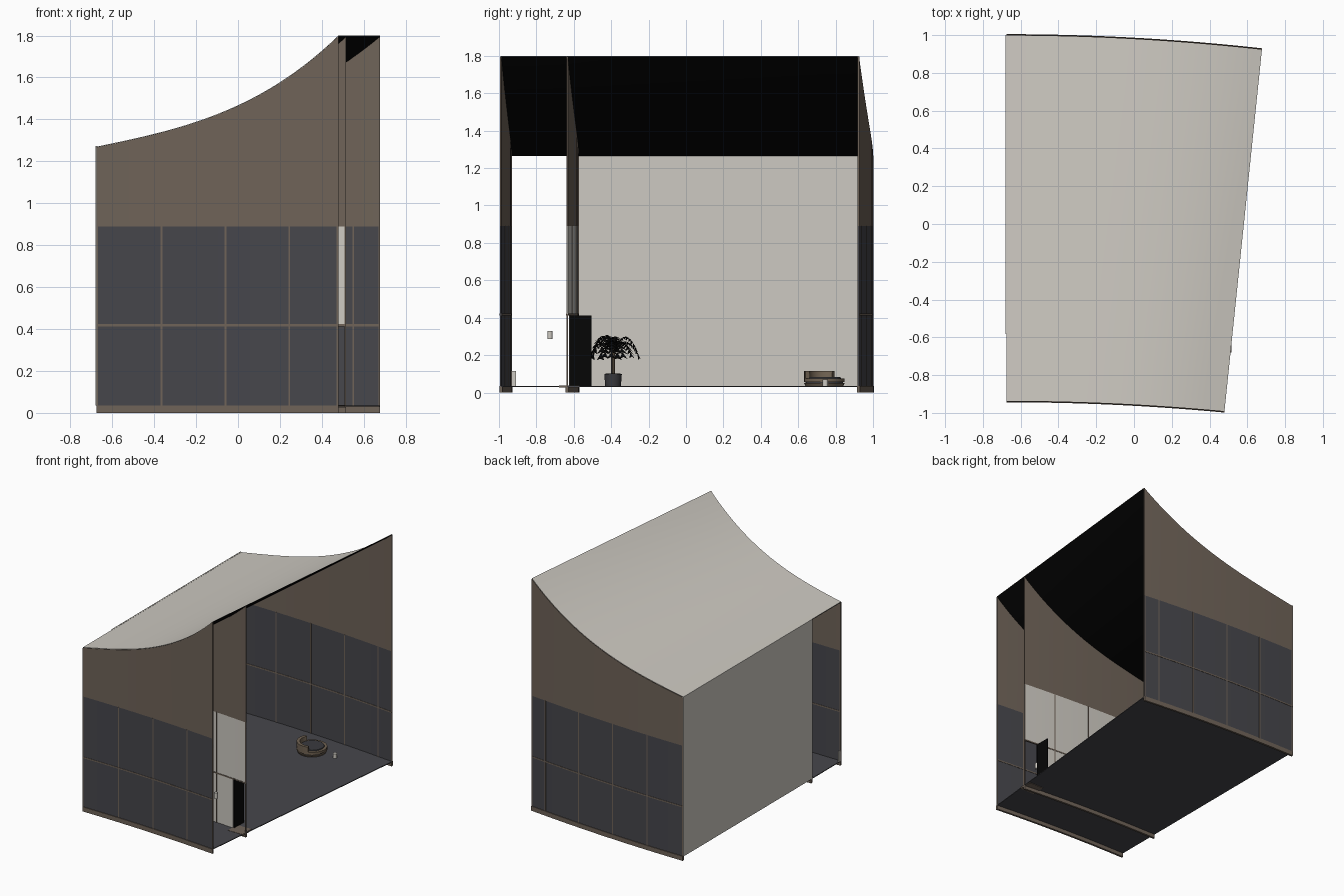
import bpy, bmesh, math, random
from mathutils import Vector

if "Cube" in bpy.data.objects:
    bpy.data.objects.remove(bpy.data.objects["Cube"])
random.seed(4)

def mat(name, r, g, b):
    m = bpy.data.materials.new(name)
    lin = lambda c: ((c / 255 + 0.055) / 1.055) ** 2.4
    m.diffuse_color = (lin(r), lin(g), lin(b), 1)
    m.use_nodes = True
    m.node_tree.nodes["Principled BSDF"].inputs["Base Color"].default_value = m.diffuse_color
    return m

PALE = mat("pale plaster", 206, 202, 194)
BROWN = mat("brown timber", 111, 99, 88)
CHAR = mat("charcoal panel", 70, 70, 75)
BLACK = mat("black", 6, 6, 6)
TAN = mat("tan wicker", 112, 98, 82)
GREY = mat("grey pot", 58, 58, 62)

XL = -0.675                    # left edge of the building
FRONT, INNER, BACK = -0.936, -0.577, 0.997   # wall lines at the left edge

def drop(x):                   # walls bow towards the front as x grows
    return 0.075 * ((x - XL) / 1.355) ** 2

def xend(y):                   # slanted open right side
    return 0.478 + 0.2 * (y + 1.0) / 1.93

def wall_end(y0):
    x = 0.55
    for _ in range(8):
        x = xend(y0 - drop(x))
    return x

def roof_z(x, y):
    t = (x - XL) / (xend(y) - XL)
    return 1.27 + 0.24 * t + 0.29 * t ** 3

def finish(name, bm, m, smooth=False):
    bmesh.ops.recalc_face_normals(bm, faces=bm.faces)
    me = bpy.data.meshes.new(name)
    bm.to_mesh(me)
    bm.free()
    me.materials.append(m)
    ob = bpy.data.objects.new(name, me)
    bpy.context.collection.objects.link(ob)
    if smooth:
        for p in me.polygons:
            p.use_smooth = True
        me.set_sharp_from_angle(angle=math.radians(40))
    return ob

def sweep(name, sections, m, smooth=False):
    """Skin four-cornered cross-sections into a closed solid."""
    bm = bmesh.new()
    rings = [[bm.verts.new(p) for p in s] for s in sections]
    for a, b in zip(rings, rings[1:]):
        for k in range(4):
            bm.faces.new((a[k], a[(k + 1) % 4], b[(k + 1) % 4], b[k]))
    bm.faces.new(rings[0])
    bm.faces.new(rings[-1])
    return finish(name, bm, m, smooth)

def band(name, y0, x0, x1, z0, z1, thick, m):
    """Piece of bowed wall; z1 None means up to the roof."""
    n = max(1, round((x1 - x0) / 0.05))
    secs = []
    for i in range(n + 1):
        x = x0 + (x1 - x0) * i / n
        y = y0 - drop(x)
        zt = roof_z(x, y) - 0.004 if z1 is None else z1
        a, b = y - thick / 2, y + thick / 2
        secs.append([(x, a, z0), (x, b, z0), (x, b, zt), (x, a, zt)])
    return sweep(name, secs, m, True)

def box(name, x0, x1, y0, y1, z0, z1, m):
    return sweep(name, [[(x, y0, z0), (x, y1, z0), (x, y1, z1), (x, y0, z1)] for x in (x0, x1)], m)

def cyl(name, x, y, z0, z1, r0, r1, m, seg=24):
    bm = bmesh.new()
    bmesh.ops.create_cone(bm, cap_ends=True, segments=seg, radius1=r0, radius2=r1, depth=z1 - z0)
    bmesh.ops.translate(bm, verts=bm.verts, vec=(x, y, (z0 + z1) / 2))
    return finish(name, bm, m, True)

# three bowed walls with frames
DOOR = 0.395
for nm, y0, low in (("front", FRONT, CHAR), ("inner", INNER, PALE), ("back", BACK, CHAR)):
    xe = wall_end(y0)
    band(nm + "_wall_upper", y0, XL, xe, 0.89, None, 0.006, BROWN)
    if nm == "inner":          # leave a doorway at the open end
        band("inner_wall_lower", y0, XL, DOOR, 0.035, 0.42, 0.006, low)
        band("inner_wall_over_door", y0, DOOR, xe, 0.42, 0.89, 0.006, low)
        band("inner_wall_middle", y0, XL, DOOR, 0.42, 0.89, 0.006, low)
    else:
        band(nm + "_wall_lower", y0, XL, xe, 0.035, 0.89, 0.006, low)
    band(nm + "_base_rail", y0, XL, xe, 0.0, 0.035, 0.016, BROWN)
    band(nm + "_middle_rail", y0, XL, xe, 0.413, 0.423, 0.011, BROWN)
    for i in range(4):
        x = -0.365 + 0.305 * i
        if x < xe - 0.02:
            band(f"{nm}_mullion_{i}", y0, x - 0.004, x + 0.004, 0.03, 0.89, 0.011, BROWN)
    for x in (XL + 0.004, xe - 0.004):
        band(f"{nm}_end_post", y0, x - 0.004, x + 0.004, 0.03, None, 0.009, BROWN)

# left plaster wall
box("left_wall", -0.68, -0.67, INNER - 0.005, 1.0, 0.035, 1.272, PALE)

# roof (pale above, black lining) and floor, all following the plan outline
def slab(name, zfun, thick, m):
    bm = bmesh.new()
    nx, ny = 28, 8
    def grid(dz):
        g = []
        for i in range(nx + 1):
            row = []
            for j in range(ny + 1):
                y0 = FRONT + (BACK - FRONT) * j / ny
                x = XL + (wall_end(y0) - XL) * i / nx
                y = y0 - drop(x)
                row.append(bm.verts.new((x, y, zfun(x, y) + dz)))
            g.append(row)
        return g
    top, bot = grid(0), grid(-thick)
    for g in (top, bot):
        for i in range(nx):
            for j in range(ny):
                bm.faces.new((g[i][j], g[i + 1][j], g[i + 1][j + 1], g[i][j + 1]))
    edge = ([(i, 0) for i in range(nx)] + [(nx, j) for j in range(ny)] +
            [(i, ny) for i in range(nx, 0, -1)] + [(0, j) for j in range(ny, 0, -1)])
    for (a, b), (c, d) in zip(edge, edge[1:] + edge[:1]):
        bm.faces.new((top[a][b], top[c][d], bot[c][d], bot[a][b]))
    return finish(name, bm, m, True)

slab("roof_skin", roof_z, 0.003, PALE)
slab("roof_lining", lambda x, y: roof_z(x, y) - 0.003, 0.003, BLACK)
slab("floor", lambda x, y: 0.036, 0.006, CHAR)

# open door leaf
box("door_leaf", 0.397, 0.405, -0.622, -0.505, 0.036, 0.413, BLACK)
box("door_step", 0.39, 0.515, -0.68, -0.57, 0.026, 0.038, BROWN)

# hanging lamp in the corridor, small lamp at its far end
cyl("lamp_shade", 0.32, -0.727, 0.285, 0.33, 0.013, 0.013, PALE)
cyl("lamp_cord", 0.32, -0.727, 0.33, roof_z(0.32, -0.727), 0.0008, 0.0008, BLACK, 6)
box("corridor_lamp", -0.676, -0.668, -0.93, -0.908, 0.036, 0.115, PALE)

# potted plant with drooping feathered fronds
PX, PY = -0.3, -0.39
cyl("plant_pot", PX, PY, 0.036, 0.1, 0.042, 0.047, GREY)
cyl("plant_soil", PX, PY, 0.098, 0.102, 0.04, 0.04, BLACK)
for k in range(5):
    a = k * 1.257
    cyl(f"plant_stem_{k}", PX + 0.008 * math.cos(a), PY + 0.008 * math.sin(a), 0.1, 0.24, 0.003, 0.003, TAN, 6)
bm = bmesh.new()
for k in range(11):
    a = k * 2 * math.pi / 11 + random.uniform(-0.15, 0.15)
    d, s = Vector((math.cos(a), math.sin(a), 0)), Vector((-math.sin(a), math.cos(a), 0))
    reach, rise = random.uniform(0.12, 0.155), random.uniform(0.07, 0.15)
    def pt(u):
        return Vector((PX, PY, 0.21)) + d * reach * u + Vector((0, 0, 2.9 * rise * u - 3.1 * rise * u * u))
    for i in range(12):
        u = i / 12
        p, q = pt(u), pt(u + 1 / 12)
        w = 0.006 + 0.036 * math.sin(math.pi * (0.1 + 0.8 * u))
        for sg in (-1, 1):
            tip = q + s * sg * w + Vector((0, 0, -0.4 * w))
            bm.faces.new([bm.verts.new(v) for v in (p, q, tip)])
finish("plant_fronds", bm, BLACK)

# round lounge seat with curved back
CX, CY = 0.117, 0.74
cyl("seat_base", CX, CY, 0.034, 0.05, 0.1, 0.108, TAN, 32)
cyl("seat_gap", CX, CY, 0.05, 0.057, 0.1, 0.1, GREY, 32)
cyl("seat_rim", CX, CY, 0.057, 0.076, 0.108, 0.108, TAN, 32)
cyl("seat_cushion", CX, CY, 0.076, 0.082, 0.088, 0.085, GREY, 32)
secs = []
for i in range(17):
    a = math.radians(150 + 140 * i / 16)
    ring = []
    for r, z in ((0.08, 0.076), (0.108, 0.076), (0.108, 0.115), (0.085, 0.115)):
        ring.append((CX + r * math.cos(a), CY + r * math.sin(a), z))
    secs.append(ring)
sweep("seat_back", secs, TAN, True)

# little stool beside the seat
cyl("stool", 0.31, 0.745, 0.034, 0.07, 0.015, 0.015, PALE)
